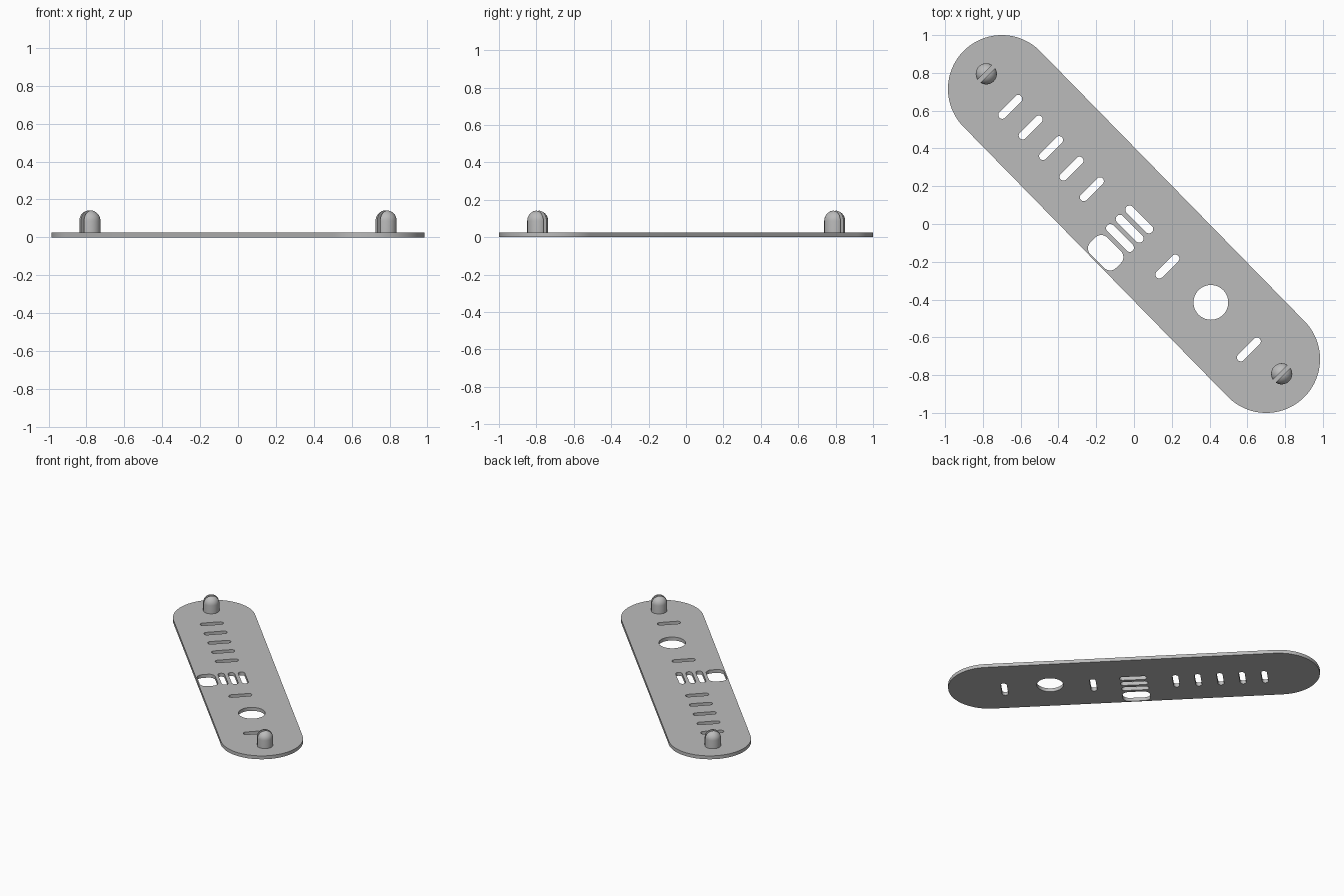
import bpy, bmesh, math
from mathutils import Matrix, Vector

if "Cube" in bpy.data.objects:
    bpy.data.objects.remove(bpy.data.objects["Cube"])

THICK = 0.026
D = math.sqrt(0.5)
U = Vector((D, D))      # across the strap
V = Vector((D, -D))     # along the strap

grey = bpy.data.materials.new("grey plastic")
grey.diffuse_color = (0.5, 0.5, 0.5, 1)
grey.use_nodes = True
grey.node_tree.nodes["Principled BSDF"].inputs["Base Color"].default_value = grey.diffuse_color


def finish(obj):
    obj.data.materials.clear()
    obj.data.materials.append(grey)
    bpy.ops.object.select_all(action='DESELECT')
    obj.select_set(True)
    bpy.context.view_layer.objects.active = obj
    bpy.ops.object.shade_smooth_by_angle(angle=math.radians(35))


def rounded(center, half_u, half_v, r, seg=8, v=V):
    """Rounded rectangle; half_u and half_v reach the corner centres."""
    u = Vector((-v.y, v.x))
    pts = []
    for k, (su, sv) in enumerate(((1, 1), (-1, 1), (-1, -1), (1, -1))):
        for i in range(seg + 1):
            a = math.pi / 2 * (k + i / seg)
            p = Vector(center) + u * (su * half_u + r * math.cos(a)) \
                + v * (sv * half_v + r * math.sin(a))
            if not pts or (p - pts[-1]).length > 1e-5:
                pts.append(p)
    if (pts[0] - pts[-1]).length < 1e-5:
        pts.pop()
    return pts


# Strap outline followed by every opening
axis = Vector((0.70, -0.715))
loops = [rounded((0, 0), 0, axis.length, 0.285, 24, axis.normalized())]
cross_slots = [(-0.655 + 0.108 * i, 0.62 - 0.109 * i) for i in range(5)]
cross_slots += [(0.177, -0.225), (0.608, -0.664)]
loops += [rounded(c, 0.06, 0, 0.021) for c in cross_slots]
loops += [rounded((0.028 - 0.051 * i, 0.024 - 0.049 * i), 0, 0.0725, 0.0225)
          for i in range(3)]
loops.append(rounded((-0.15, -0.152), 0.018, 0.051, 0.045))     # window
loops.append(rounded((0.407, -0.415), 0, 0, 0.092, 16))         # round hole

# Strap plate: filled flat curve, extruded
curve = bpy.data.curves.new("strap_plate", 'CURVE')
curve.dimensions = '2D'
curve.fill_mode = 'BOTH'
curve.extrude = THICK / 2
for pts in loops:
    s = curve.splines.new('POLY')
    s.points.add(len(pts) - 1)
    for p, q in zip(s.points, pts):
        p.co = (q.x, q.y, 0, 1)
    s.use_cyclic_u = True
plate = bpy.data.objects.new("strap_plate", curve)
bpy.context.collection.objects.link(plate)
plate.select_set(True)
bpy.context.view_layer.objects.active = plate
bpy.ops.object.convert(target='MESH')
plate = bpy.context.view_layer.objects.active
bm = bmesh.new()
bm.from_mesh(plate.data)
bmesh.ops.remove_doubles(bm, verts=bm.verts, dist=1e-5)
bmesh.ops.translate(bm, verts=bm.verts, vec=(0, 0, THICK / 2))
bmesh.ops.recalc_face_normals(bm, faces=bm.faces)
bm.to_mesh(plate.data)
bm.free()
finish(plate)


def half_peg(name, center, side):
    """One half of a domed snap peg, split by a slot across the strap."""
    r, top, base = 0.056, 0.143, THICK - 0.004
    prof = [(0, base), (r, base)]
    prof += [(r * math.cos(a), top - r + r * math.sin(a))
             for a in (math.pi / 2 * i / 10 for i in range(10))]
    prof.append((0, top))
    bm = bmesh.new()
    vs = [bm.verts.new((x, 0, z)) for x, z in prof]
    es = [bm.edges.new(e) for e in zip(vs, vs[1:])]
    bmesh.ops.spin(bm, geom=vs + es, cent=(0, 0, 0), axis=(0, 0, 1),
                   angle=2 * math.pi, steps=40)
    bmesh.ops.remove_doubles(bm, verts=bm.verts, dist=1e-5)
    n = Vector((V.x, V.y, 0)) * side
    cut = bmesh.ops.bisect_plane(
        bm, geom=bm.verts[:] + bm.edges[:] + bm.faces[:],
        plane_co=n * 0.011, plane_no=n, clear_inner=True)
    bmesh.ops.holes_fill(bm, edges=[e for e in bm.edges if e.is_boundary], sides=0)
    bmesh.ops.recalc_face_normals(bm, faces=bm.faces)
    bmesh.ops.transform(bm, verts=bm.verts,
                        matrix=Matrix.Translation((center[0], center[1], 0)))
    me = bpy.data.meshes.new(name)
    bm.to_mesh(me)
    bm.free()
    obj = bpy.data.objects.new(name, me)
    bpy.context.collection.objects.link(obj)
    finish(obj)


# Split pegs at both ends
for label, c in (("back", (-0.782, 0.795)), ("front", (0.782, -0.793))):
    half_peg(label + "_peg_inner_half" if label == "back" else label + "_peg_outer_half", c, 1)
    half_peg(label + "_peg_outer_half" if label == "back" else label + "_peg_inner_half", c, -1)
